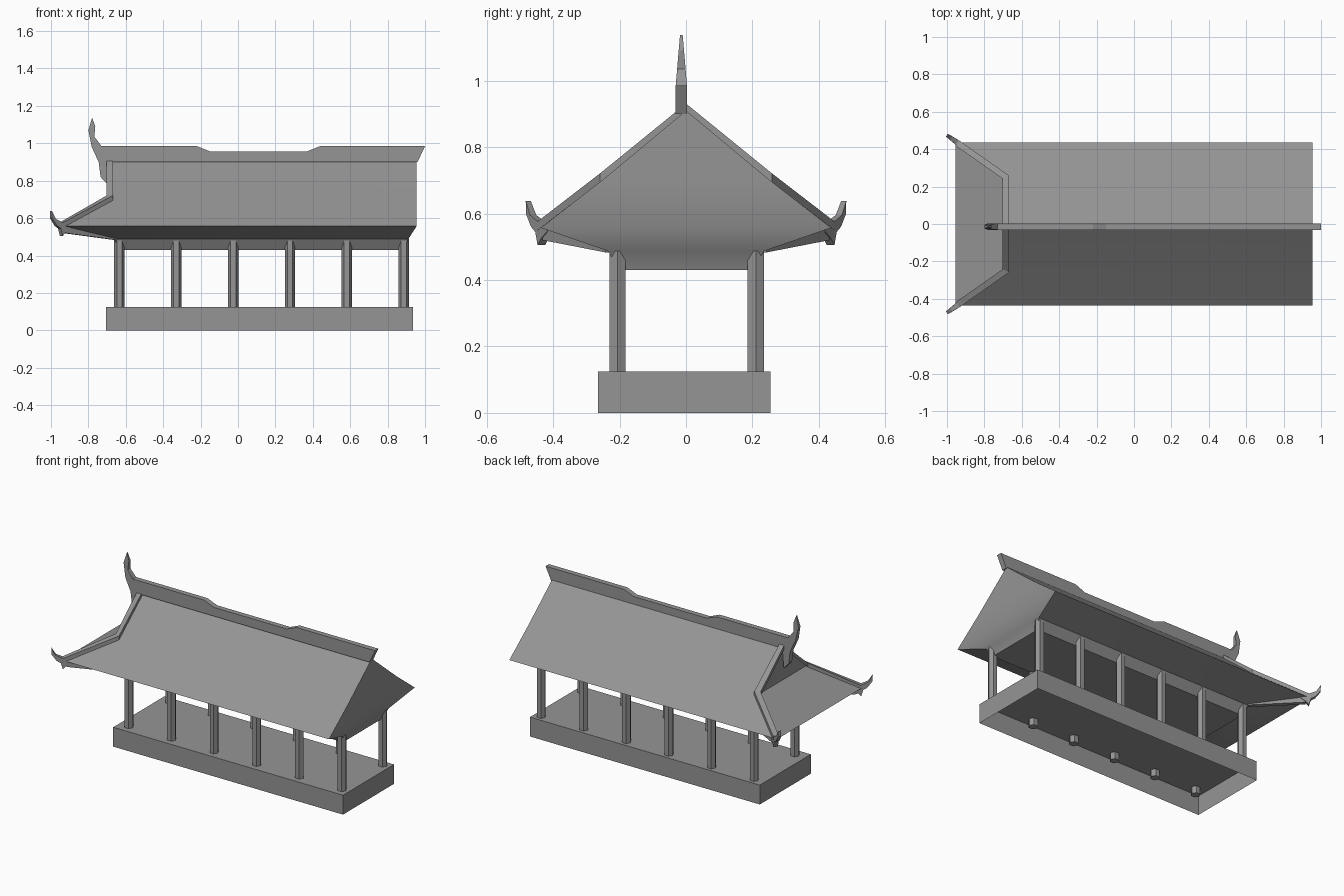
import bpy, bmesh, math
from mathutils import Vector

cube = bpy.data.objects.get("Cube")
if cube:
    bpy.data.objects.remove(cube, do_unlink=True)

GREY = (0.3, 0.3, 0.3, 1)
grey = bpy.data.materials.new("plain_grey")
grey.use_nodes = True
grey.diffuse_color = GREY
grey.node_tree.nodes["Principled BSDF"].inputs["Base Color"].default_value = GREY


def loft(name, rings, caps=(True, True), smooth=None):
    """Join rings of equal point count into a skin, with optional end caps."""
    bm = bmesh.new()
    rows = [[bm.verts.new(p) for p in ring] for ring in rings]
    n = len(rows[0])
    for a, b in zip(rows, rows[1:]):
        for i in range(n):
            j = (i + 1) % n
            bm.faces.new((a[i], a[j], b[j], b[i]))
    for row, cap in zip((rows[0], rows[-1]), caps):
        if cap:
            bm.faces.new(row)
    bmesh.ops.remove_doubles(bm, verts=bm.verts, dist=1e-5)
    bmesh.ops.recalc_face_normals(bm, faces=bm.faces)
    mesh = bpy.data.meshes.new(name)
    bm.to_mesh(mesh)
    bm.free()
    mesh.materials.append(grey)
    obj = bpy.data.objects.new(name, mesh)
    bpy.context.collection.objects.link(obj)
    if smooth:
        bpy.ops.object.select_all(action="DESELECT")
        obj.select_set(True)
        bpy.context.view_layer.objects.active = obj
        bpy.ops.object.shade_smooth_by_angle(angle=math.radians(smooth))
    return obj


def rect(x0, x1, y0, y1, z):
    return [(x0, y0, z), (x1, y0, z), (x1, y1, z), (x0, y1, z)]


# Base platform, hollow below
loft("base", [rect(-0.705, 0.935, -0.265, 0.255, z) for z in (0, 0.125)],
     caps=(False, True))

# Two rows of six-sided columns
for row, y in (("front", -0.206), ("back", 0.21)):
    for i in range(6):
        x = -0.634 + 0.304 * i
        rings = [[(x + 0.028 * math.cos(k * math.pi / 3),
                   y + 0.028 * math.sin(k * math.pi / 3), z) for k in range(6)]
                 for z in (0.08, 0.487)]
        loft(f"{row}_column_{i + 1}", rings)

# Roof body: beam, soffit, eave, hip skirt, and gable up to the ridge line
levels = [(-0.64, 0.89, 0.2, 0.43), (-0.66, 0.91, 0.235, 0.487),
          (-0.955, 0.955, 0.437, 0.557), (-0.69, 0.955, 0.25, 0.702),
          (-0.69, 0.955, 0, 0.91)]
loft("roof", [rect(x0, x1, -h, h, z) for x0, x1, h, z in levels],
     caps=(True, False), smooth=36)

# Ridge board with an upswept finial that thins towards its tip
ridge = [(0.96, 0.9), (1.0, 0.985), (0.44, 0.985), (0.37, 0.957), (-0.15, 0.957),
         (-0.22, 0.985), (-0.73, 0.985), (-0.768, 1.035), (-0.763, 1.09),
         (-0.78, 1.137), (-0.8, 1.07), (-0.782, 0.98), (-0.745, 0.9),
         (-0.735, 0.82), (-0.7, 0.782), (-0.69, 0.9)]


def half(z):
    return 0.017 - max(0, z - 0.985) * 0.085


loft("ridge", [[(x, -0.014 + s * half(z), z) for x, z in ridge] for s in (-1, 1)])

# Hip ridges, corner rafters and curled horns, mirrored front to back
horn = [(0.086, 0.638), (0.085, 0.6), (0.055, 0.56), (0.03, 0.545), (0.018, 0.505),
        (0, 0.525), (-0.03, 0.545), (-0.03, 0.585), (0.02, 0.577), (0.06, 0.595)]
for side, s in (("front", -1), ("back", 1)):
    out = Vector((-0.816, 0.579 * s, 0))
    across = Vector((0.579, 0.816 * s, 0))
    path = [((-0.685, 0, 0.905), Vector((1, 0, 0))),
            ((-0.685, 0.25 * s, 0.695), Vector((1, 0.5 * s, 0))),
            ((-0.945, 0.433 * s, 0.55), across)]
    rings = []
    for p, w in path:
        p, w, up = Vector(p), w * 0.017, Vector((0, 0, 0.026))
        rings.append([p - w, p + w, p + w + up, p - w + up])
    loft(f"{side}_hip_ridge", rings)

    rings = []
    for p, low, high in (((-0.655, 0.232 * s, 0), 0.483, 0.49),
                         ((-0.93, 0.422 * s, 0), 0.52, 0.56)):
        p, w = Vector(p), across * 0.013
        rings.append([p + k * w + Vector((0, 0, z))
                      for k, z in ((-1, low), (1, low), (1, high), (-1, high))])
    loft(f"{side}_corner_rafter", rings)

    root = Vector((-0.93, 0.425 * s, 0))
    loft(f"{side}_horn", [[root + out * u + across * (k * 0.014 * (1 - 6 * max(0, u - 0.03)))
                           + Vector((0, 0, z)) for u, z in horn] for k in (-1, 1)])
